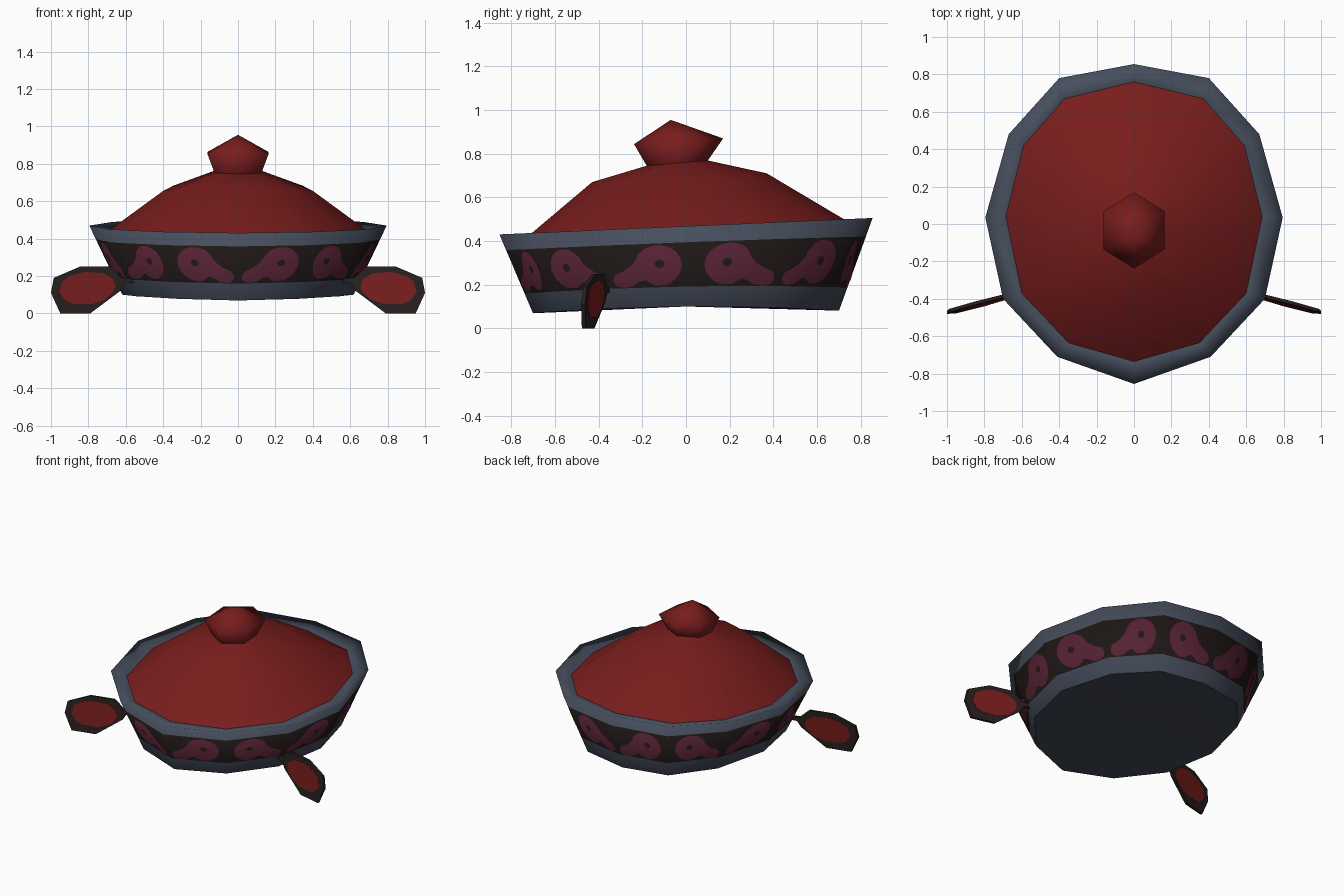
import bpy, bmesh, math
from mathutils import Vector

cube = bpy.data.objects.get("Cube")
if cube:
    bpy.data.objects.remove(cube, do_unlink=True)


def material(name, rgb):
    m = bpy.data.materials.new(name)
    m.use_nodes = True
    m.diffuse_color = (*rgb, 1)
    m.node_tree.nodes["Principled BSDF"].inputs["Base Color"].default_value = (*rgb, 1)
    return m


red = material("deep_red", (0.19, 0.012, 0.012))
slate = material("slate_blue", (0.062, 0.077, 0.110))
dark_slate = material("dark_slate", (0.050, 0.062, 0.090))
dark_brown = material("dark_brown", (0.0125, 0.0085, 0.0075))
brown = material("handle_brown", (0.020, 0.0145, 0.0125))
plum = material("plum", (0.090, 0.015, 0.033))


def finish(name, bm, mats, smooth):
    mesh = bpy.data.meshes.new(name)
    for f in bm.faces:
        f.smooth = smooth
    bm.to_mesh(mesh)
    bm.free()
    for m in mats:
        mesh.materials.append(m)
    obj = bpy.data.objects.new(name, mesh)
    bpy.context.collection.objects.link(obj)
    return obj


def loft(name, rings, bands, mats, bottom=None, top=None):
    """Skin a stack of equal rings; bands gives the material of each strip."""
    bm = bmesh.new()
    rows = [[bm.verts.new(p) for p in ring] for ring in rings]
    n = len(rings[0])
    for a, b, band in zip(rows, rows[1:], bands):
        for i in range(n):
            j = (i + 1) % n
            bm.faces.new((a[i], a[j], b[j], b[i])).material_index = band
    for tip, row, flip in ((bottom, rows[0], True), (top, rows[-1], False)):
        if tip is None:
            continue
        c = bm.verts.new(tip)
        for i in range(n):
            j = (i + 1) % n
            bm.faces.new((c, row[j], row[i]) if flip else (c, row[i], row[j]))
    return finish(name, bm, mats, True)


def mirrored(half):
    return half + [(-x, y) for x, y in half[-2:0:-1]]


# Twelve-sided bowl: wall, rim and the lip sloping in to the lid
rim_xy = mirrored([(0, -.855), (.41, -.71), (.70, -.40), (.795, .035),
                   (.67, .48), (.40, .78), (0, .855)])
lip_xy = mirrored([(0, -.735), (.35, -.635), (.60, -.37), (.685, .04),
                   (.59, .42), (.37, .67), (0, .76)])
rim = [Vector((x, y, .468 + .044 * y)) for x, y in rim_xy]
lip = [Vector((x, y, .445 + .044 * y)) for x, y in lip_xy]
base = []
for x, y in rim_xy:
    v = y / .855
    base.append(Vector((x * .778, y * .82, .1 - .025 * v * v + .006 * v)))


def between(t):
    return [a.lerp(b, t) for a, b in zip(base, rim)]


bowl = loft("bowl", [base, between(.25), between(.80), rim, lip],
            [0, 1, 2, 2], [dark_slate, dark_brown, slate])
loft("bowl_base", [base], [], [dark_slate], bottom=(0, 0, .1))

# Soft shading that runs evenly up the whole wall
normals = [v.normal.copy() for v in bowl.data.vertices]
base_n, rim_n = normals[:12], normals[36:48]
for i in range(12):
    normals[12 + i] = base_n[i].lerp(rim_n[i], .25).normalized()
    normals[24 + i] = base_n[i].lerp(rim_n[i], .80).normalized()
bowl.data.normals_split_custom_set_from_vertices(normals)

# Domed lid with a drooping shoulder
angles = [math.radians(30 * i - 90) for i in range(12)]
shoulder = []
for a in angles:
    s = math.sin(a)
    shoulder.append((.40 * math.cos(a), -.03 + .40 * s, .655 + .035 * abs(s) + .02 * s))


def hex_ring(rx, ry, cy, z, tilt):
    """Hexagon with points to front and back, plus its side midpoints."""
    ring = []
    for i, a in enumerate(angles):
        k = math.cos(math.pi / 6) if i % 2 else 1
        s = math.sin(a) * k
        ring.append((rx * math.cos(a) * k, cy + ry * s, z + tilt * s))
    return ring


neck = hex_ring(.145, .14, -.04, .757, .012)
loft("lid", [lip, shoulder, neck], [0, 0], [red])

# Six-sided knob
loft("lid_knob", [neck, hex_ring(.188, .204, -.034, .857, .013)], [0], [red],
     top=(0, -.07, .955))


# Painted ring-and-tail motif on every side, alternately mirrored
def arc(cu, ct, ru, rt, start, end, n):
    pts = []
    for k in range(n):
        a = math.radians(start + (end - start) * k / (n - 1))
        pts.append((cu + ru * math.cos(a), ct + rt * math.sin(a)))
    return pts


motif = arc(.605, .53, .27, .255, -105, 165, 14) + [
    (.28, .53), (.19, .47), (.09, .43), (.05, .35), (.08, .285), (.16, .26),
    (.28, .275), (.37, .33), (.44, .35)]
hole = arc(.62, .55, .06, .055, 0, 300, 6)


def paint(name, outline, mat, lift):
    bm = bmesh.new()
    soft = []
    for i in range(12):
        j = (i + 1) % 12
        normal = (base[j] - base[i]).cross(rim[i] - base[i]).normalized()
        verts = []
        for u, t in outline:
            u = 1 - u if i % 2 else u
            low, high = base[i].lerp(base[j], u), rim[i].lerp(rim[j], u)
            verts.append(bm.verts.new(low.lerp(high, t) + normal * lift))
            low, high = base_n[i].lerp(base_n[j], u), rim_n[i].lerp(rim_n[j], u)
            soft.append(low.lerp(high, t).normalized())
        if i % 2:
            verts.reverse()
        bm.faces.new(verts)
    bmesh.ops.triangulate(bm, faces=bm.faces[:])
    obj = finish(name, bm, [mat], True)
    obj.data.normals_split_custom_set_from_vertices(soft)


paint("painted_motifs", motif, plum, .005)
paint("painted_motif_holes", hole, dark_brown, .007)


# Leaf-shaped side handles with red panels on both faces
def leaf(name, outline, side, half_thick, mat):
    bm = bmesh.new()
    layers = []
    for d in (-half_thick, half_thick):
        layers.append([bm.verts.new((side * x, d - .392 - .25 * (x - .685)
                                     + .08 * (z - .125), z)) for x, z in outline])
    front, back = layers
    bm.faces.new(front)
    bm.faces.new(back[::-1])
    for i in range(len(front)):
        j = (i + 1) % len(front)
        bm.faces.new((front[j], front[i], back[i], back[j]))
    bmesh.ops.recalc_face_normals(bm, faces=bm.faces[:])
    finish(name, bm, [mat], False)


handle = [(.55, .165), (.605, .16), (.63, .12), (.79, 0), (.95, 0), (1, .11),
          (.985, .19), (.845, .25), (.685, .25), (.62, .19), (.55, .19)]
panel = [(.665, .115), (.71, .075), (.78, .05), (.88, .05), (.925, .07), (.955, .115),
         (.94, .17), (.90, .20), (.82, .222), (.72, .215), (.67, .185), (.655, .15)]
for label, side in (("left", 1), ("right", -1)):
    leaf(label + "_handle", handle, side, .009, brown)
    leaf(label + "_handle_panel", panel, side, .011, red)
